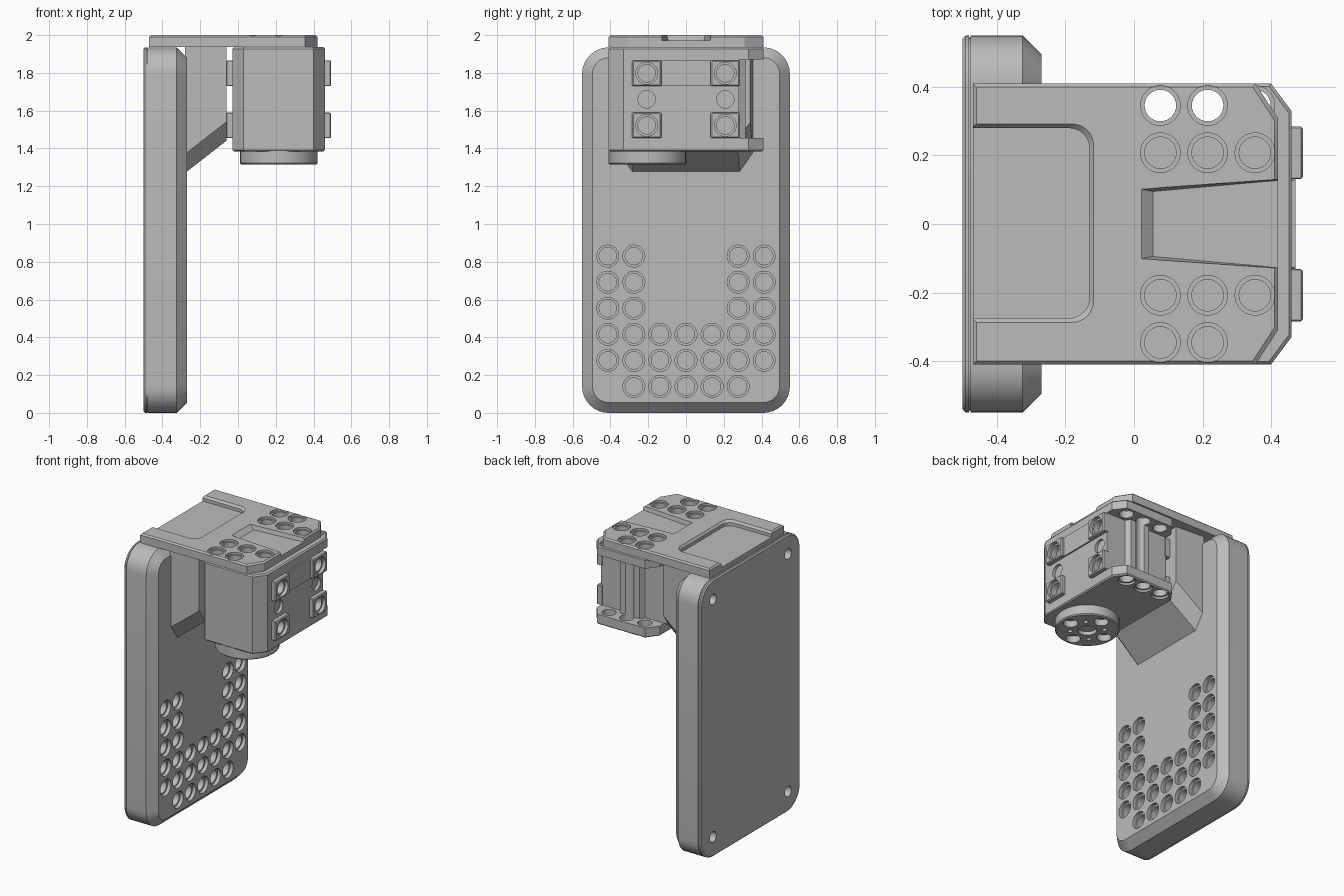
import bpy, bmesh
from math import cos, sin, pi

cube = bpy.data.objects.get("Cube")
if cube:
    bpy.data.objects.remove(cube, do_unlink=True)

grey = bpy.data.materials.new("mid_grey")
grey.use_nodes = True
grey.diffuse_color = (0.5, 0.5, 0.5, 1)
grey.node_tree.nodes["Principled BSDF"].inputs["Base Color"].default_value = (0.5, 0.5, 0.5, 1)


def rrect(u0, u1, v0, v1, r, seg=8):
    """Rounded rectangle outline."""
    pts = []
    corners = [(u1 - r, v1 - r), (u0 + r, v1 - r), (u0 + r, v0 + r), (u1 - r, v0 + r)]
    for k, (cu, cv) in enumerate(corners):
        for i in range(seg + 1):
            a = (k + i / seg) * pi / 2
            pts.append((cu + r * cos(a), cv + r * sin(a)))
    return pts


def circle(u, v, r, n=32):
    return [(u + r * cos(2 * pi * i / n), v + r * sin(2 * pi * i / n)) for i in range(n)]


def shrink(poly, d):
    """Pull an outline in by about d on each side."""
    us, vs = [p[0] for p in poly], [p[1] for p in poly]
    cu, cv = (min(us) + max(us)) / 2, (min(vs) + max(vs)) / 2
    ku, kv = 1 - 2 * d / (max(us) - min(us)), 1 - 2 * d / (max(vs) - min(vs))
    return [(cu + (u - cu) * ku, cv + (v - cv) * kv) for u, v in poly]


def bore(u, v, *steps):
    """Stepped round solid, given as (position, radius) pairs."""
    return [(t, circle(u, v, r)) for t, r in steps]


def build(name, solids, axis):
    """Loft each solid, a list of (position, outline), along the axis."""
    bm = bmesh.new()
    for sections in solids:
        rings = []
        for t, poly in sections:
            rings.append([bm.verts.new((t, u, v) if axis == "x" else (u, v, t)) for u, v in poly])
        for a, b in zip(rings, rings[1:]):
            for i in range(len(a)):
                j = (i + 1) % len(a)
                bm.faces.new((a[i], a[j], b[j], b[i]))
        bm.faces.new(rings[0][::-1])
        bm.faces.new(rings[-1])
    bmesh.ops.recalc_face_normals(bm, faces=bm.faces)
    mesh = bpy.data.meshes.new(name)
    bm.to_mesh(mesh)
    bm.free()
    mesh.materials.append(grey)
    obj = bpy.data.objects.new(name, mesh)
    bpy.context.collection.objects.link(obj)
    return obj


def cut(obj, solids, axis):
    cutter = build("cutter", solids, axis)
    cutter.hide_render = True
    mod = obj.modifiers.new("cut", "BOOLEAN")
    mod.operation, mod.solver, mod.object = "DIFFERENCE", "EXACT", cutter
    bpy.context.view_layer.objects.active = obj
    bpy.ops.object.modifier_apply(modifier=mod.name)
    bpy.data.objects.remove(cutter, do_unlink=True)


def finish(obj):
    bpy.ops.object.select_all(action="DESELECT")
    obj.select_set(True)
    bpy.context.view_layer.objects.active = obj
    bpy.ops.object.shade_smooth_by_angle()


PITCH = 0.138      # spacing of all fastener holes
BIG, SMALL = 0.058, 0.046

# Upright panel with a bevelled front and a grid of counterbored holes
outline = rrect(-0.55, 0.55, 0, 1.935, 0.14)
panel = build("panel", [[(-0.478, outline), (-0.325, outline),
                         (-0.27, rrect(-0.495, 0.495, 0.055, 1.88, 0.085))]], "x")
grid = []
for row in range(1, 7):
    for col in range(-3, 4):
        if (row == 1 and abs(col) == 3) or (row > 3 and abs(col) < 2):
            continue
        grid.append(bore(col * PITCH, row * PITCH + 0.002,
                         (-0.36, SMALL), (-0.295, SMALL), (-0.295, BIG), (-0.2, BIG)))
cut(panel, grid, "x")

# Back cover with four corner screw holes
cover = build("back_cover", [[(-0.5, shrink(outline, 0.008)), (-0.492, outline), (-0.482, outline),
                              (-0.482, shrink(outline, 0.006)), (-0.47, shrink(outline, 0.006))]], "x")
corner_holes = [bore(s * 0.415, z, (-0.6, 0.036), (-0.42, 0.036)) for s in (-1, 1) for z in (0.14, 1.8)]
cut(cover, corner_holes, "x")
cut(panel, corner_holes, "x")

# Gusset under the arm
gusset = build("gusset", [[
    (x, [(-w, 1.945), (-w, z + 0.1), (-w + 0.07, z), (w - 0.07, z), (w, z + 0.1), (w, 1.945)])
    for x, w, z in ((-0.28, 0.355, 1.27), (-0.062, 0.34, 1.44))]], "x")

# Top plate with rounded pocket, tapered slot and holes
shape = [(-0.47, -0.41), (0.355, -0.41), (0.42, -0.31), (0.42, 0.31), (0.355, 0.41), (-0.47, 0.41)]
plate = build("top_plate", [[(1.936, shape), (1.99, shape), (2.0, shrink(shape, 0.01))]], "z")
pocket = rrect(-0.7, -0.13, -0.275, 0.28, 0.06)
slot = [[(x, -w), (0.6, -0.143), (0.6, 0.143), (x, w)] for x, w in ((0.055, 0.095), (0.018, 0.102))]
tools = [[(1.963, pocket), (1.985, pocket), (2.01, shrink(pocket, -0.02))],
         [(1.972, slot[0]), (2.003, slot[1])]]
for s in (-1, 1):
    for x, y in ((0.077, 0.208), (0.215, 0.208), (0.353, 0.208), (0.077, 0.346), (0.215, 0.346)):
        tools.append(bore(x, s * y, (1.9, SMALL), (1.985, SMALL), (1.985, BIG), (2.05, BIG)))
cut(plate, tools, "z")

# Motor housing with chamfered corners and a recessed back between two flanges
CX = 0.215
body = [(0.03, -0.41), (0.4, -0.41), (0.46, -0.33), (0.46, 0.33),
        (0.4, 0.41), (0.03, 0.41), (-0.03, 0.33), (-0.03, -0.33)]
housing = build("motor_housing", [[(1.385, shrink(body, 0.008)), (1.393, body), (1.927, body),
                                   (1.936, shrink(body, 0.008))]], "z")
recess = [(CX - 0.4, 0.5), (CX - 0.4, 0.28), (CX - 0.095, 0.28), (CX - 0.075, 0.315),
          (CX + 0.075, 0.315), (CX + 0.095, 0.28), (CX + 0.4, 0.28), (CX + 0.4, 0.5)]
cut(housing, [[(1.455, recess), (1.87, recess)]], "z")
cut(housing, [bore(CX + i * PITCH, 0.346, (1.3, BIG), (1.4, BIG), (1.4, SMALL),
                   (1.92, SMALL), (1.92, BIG), (2.1, BIG)) for i in (-1, 0, 1)], "z")

# Side bosses, strips and holes on both sides of the housing
parts = [panel, cover, gusset, plate, housing]
for side, label in ((1, "left"), (-1, "right")):
    def at(d):
        return CX + side * d
    bosses, bores, dimples = [], [], []
    for y in (-0.208, 0.208):
        for z in (1.522, 1.798):
            square = rrect(y - 0.077, y + 0.077, z - 0.068, z + 0.068, 0.004, 1)
            bosses.append([(at(0.235), square), (at(0.272), square), (at(0.278), shrink(square, 0.006))])
            bores.append(bore(y, z, (at(0.215), SMALL), (at(0.255), SMALL), (at(0.255), BIG), (at(0.35), BIG)))
        dimples.append(bore(y, 1.66, (at(0.225), SMALL), (at(0.3), SMALL)))
    boss = build(label + "_bosses", bosses, "x")
    cut(boss, bores, "x")
    cut(housing, bores + dimples, "x")
    band = rrect(-0.131, 0.131, 1.73, 1.866, 0.004, 1)
    parts += [boss, build(label + "_strip", [[(at(0.235), band), (at(0.256), band)]], "x")]

# Round output horn under the housing
CY = -0.205
horn = build("output_horn", [bore(CX, CY, (1.315, 0.198), (1.322, 0.205), (1.39, 0.205))], "z")
tools = [bore(CX, CY, (1.25, 0.06), (1.34, 0.06))]
for k in range(8):
    a, r, d = k * pi / 4, (0.046, 0.015)[k % 2], (PITCH, 0.11)[k % 2]
    tools.append(bore(CX + d * cos(a), CY + d * sin(a), (1.25, r), (1.36, r)))
cut(horn, tools, "z")
parts.append(horn)

for part in parts:
    finish(part)
